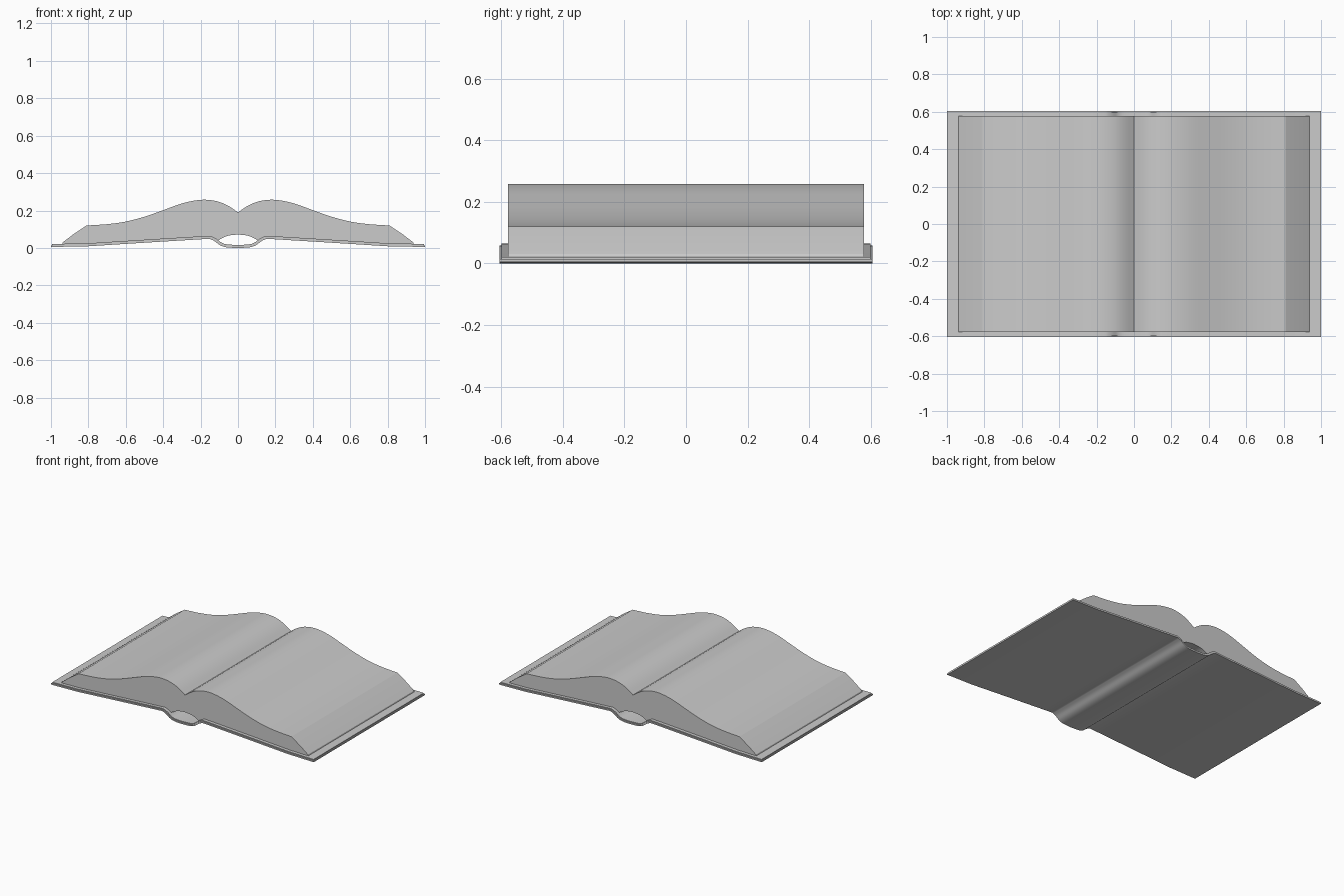
import bpy, bmesh, math
from mathutils import Vector

if "Cube" in bpy.data.objects:
    bpy.data.objects.remove(bpy.data.objects["Cube"])


def smooth_curve(pts, steps=4):
    """Catmull-Rom curve through (x, z) points."""
    p = [Vector(q) for q in pts]
    p = [2 * p[0] - p[1]] + p + [2 * p[-1] - p[-2]]
    out = []
    for a, b, c, d in zip(p, p[1:], p[2:], p[3:]):
        for i in range(steps):
            t = i / steps
            out.append(0.5 * (2 * b + (c - a) * t + (2 * a - 5 * b + 4 * c - d) * t ** 2
                              + (3 * b - a - 3 * c + d) * t ** 3))
    return out + [p[-2]]


def mirrored(half):
    """Full left-to-right line from a half that starts at x = 0."""
    half = [Vector(q) for q in half]
    return [Vector((-q.x, q.y)) for q in reversed(half[1:])] + half


def offset(line, dist):
    """Shift a line along its upward normals."""
    out = []
    for i, q in enumerate(line):
        t = (line[min(i + 1, len(line) - 1)] - line[max(i - 1, 0)]).normalized()
        out.append(q + Vector((-t.y, t.x)) * dist)
    return out


def extrude(name, lower, upper, depth):
    """Solid between two left-to-right lines, extruded along y."""
    bm = bmesh.new()
    ring = lower + upper[::-1]
    face = bm.faces.new([bm.verts.new((q.x, -depth, q.y)) for q in ring])
    geo = bmesh.ops.extrude_face_region(bm, geom=[face])["geom"]
    bmesh.ops.translate(bm, vec=(0, 2 * depth, 0),
                        verts=[v for v in geo if isinstance(v, bmesh.types.BMVert)])
    bmesh.ops.recalc_face_normals(bm, faces=bm.faces)
    me = bpy.data.meshes.new(name)
    bm.to_mesh(me)
    bm.free()
    ob = bpy.data.objects.new(name, me)
    bpy.context.collection.objects.link(ob)
    bpy.ops.object.select_all(action='DESELECT')
    ob.select_set(True)
    bpy.context.view_layer.objects.active = ob
    bpy.ops.object.shade_smooth_by_angle(angle=math.radians(30))
    return ob


# Cover: hollow spine in the middle, boards sloping to the outer edges
spine = smooth_curve([(0, 0), (0.06, 0.003), (0.095, 0.014), (0.125, 0.036), (0.152, 0.049)])
outside = mirrored(spine + [Vector(q) for q in ((0.22, 0.045), (0.5, 0.028), (0.8, 0.009), (1, 0.005))])
inside = offset(outside, 0.009)
for line in (outside, inside):
    line[0].x, line[-1].x = -1, 1
extrude("cover", outside, inside, 0.605)

# Endpaper lining over the cover
lining = offset(outside, 0.016)
lining[0].x, lining[-1].x = -0.995, 0.995
lining_base = [q.copy() for q in inside]
lining_base[0].x, lining_base[-1].x = -0.995, 0.995
extrude("endpaper", lining_base, lining, 0.599)

# Page block: arched hollow underneath, two bulging leaves on top
arch = smooth_curve([(0, 0.072), (0.05, 0.066), (0.085, 0.052), (0.112, 0.036)])
under = arch + [Vector(q) for q in ((0.15, 0.06), (0.22, 0.06), (0.5, 0.043), (0.8, 0.024), (0.94, 0.021))]
top = smooth_curve([(0, 0.19), (0.05, 0.224), (0.1, 0.246), (0.16, 0.257), (0.22, 0.255), (0.3, 0.238),
                    (0.4, 0.202), (0.5, 0.167), (0.6, 0.141), (0.7, 0.127), (0.81, 0.12)])
top += [Vector((0.875, 0.077)), Vector((0.937, 0.03))]
extrude("page_block", mirrored(under), mirrored(top), 0.577)
